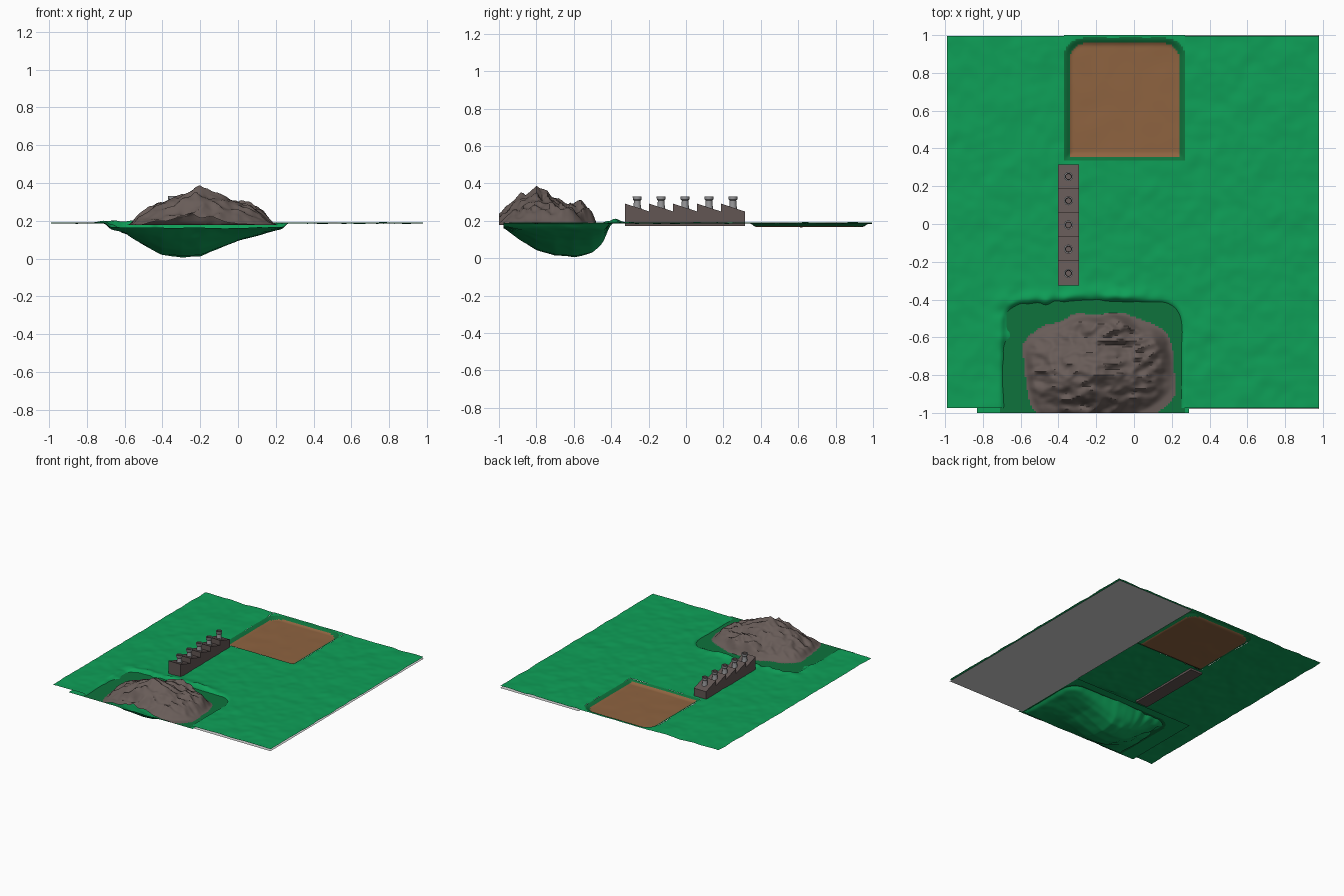
import bpy, bmesh, math
from mathutils import Vector, noise

if "Cube" in bpy.data.objects:
    bpy.data.objects.remove(bpy.data.objects["Cube"])


def lin(c):
    c /= 255
    return c / 12.92 if c < 0.04045 else ((c + 0.055) / 1.055) ** 2.4


def mat(name, r, g, b):
    m = bpy.data.materials.new(name)
    m.diffuse_color = (lin(r), lin(g), lin(b), 1)
    m.use_nodes = True
    m.node_tree.nodes["Principled BSDF"].inputs["Base Color"].default_value = m.diffuse_color
    return m


GRASS = mat("grass green", 14, 160, 88)
DARK = mat("dark green", 14, 114, 60)
ROCK = mat("rock grey brown", 104, 92, 88)
SOIL = mat("soil brown", 142, 99, 64)
BRICK = mat("building grey brown", 98, 86, 84)
STEEL = mat("chimney grey", 150, 150, 152)
PLATE = mat("light grey", 205, 205, 205)


def finish(name, bm, mats, angle=40):
    me = bpy.data.meshes.new(name)
    bm.to_mesh(me)
    bm.free()
    ob = bpy.data.objects.new(name, me)
    bpy.context.collection.objects.link(ob)
    for m in mats:
        me.materials.append(m)
    bpy.ops.object.select_all(action='DESELECT')
    ob.select_set(True)
    bpy.context.view_layer.objects.active = ob
    bpy.ops.object.shade_smooth_by_angle(angle=math.radians(angle))
    return ob


def sheet(name, x0, x1, y0, y1, step, height, mats, rule):
    """Height-field patch; rule(x, y) gives a material index, or None for a hole."""
    bm = bmesh.new()
    nx, ny = round((x1 - x0) / step), round((y1 - y0) / step)
    rows = []
    for j in range(ny + 1):
        y = y0 + (y1 - y0) * j / ny
        row = []
        for i in range(nx + 1):
            x = x0 + (x1 - x0) * i / nx
            row.append(bm.verts.new((x, y, height(x, y))))
        rows.append(row)
    for j in range(ny):
        for i in range(nx):
            q = [rows[j][i], rows[j][i + 1], rows[j + 1][i + 1], rows[j + 1][i]]
            c = (q[0].co + q[2].co) / 2
            k = rule(c.x, c.y)
            if k is not None:
                bm.faces.new(q).material_index = k
    bmesh.ops.delete(bm, geom=[v for v in bm.verts if not v.link_faces], context='VERTS')
    return finish(name, bm, mats)


def nz(x, y, f, seed=0.0):
    return noise.noise(Vector((x * f, y * f, seed)))


def ease(a, b, t):
    t = min(1, max(0, (t - a) / (b - a)))
    return t * t * (3 - 2 * t)


def lerp_table(pts, t):
    for (a, u), (b, v) in zip(pts, pts[1:]):
        if t <= b:
            s = max(0, (t - a) / (b - a))
            return u + (v - u) * s
    return pts[-1][1]


def gauss(x, y, cx, cy, sx, sy):
    return math.exp(-((x - cx) / sx) ** 2 - ((y - cy) / sy) ** 2)


def box_dist(x, y, x0, x1, y0, y1, r):
    """Distance inside a rectangle with rounded corners (positive inside)."""
    dx = abs(x - (x0 + x1) / 2) - (x1 - x0) / 2 + r
    dy = abs(y - (y0 + y1) / 2) - (y1 - y0) / 2 + r
    return r - math.hypot(max(dx, 0), max(dy, 0)) - min(max(dx, dy), 0)


# Wide grass sheet with a hollow below the mountain and rough mounds beside it
HOLLOW_X = [(-0.72, 0), (-0.6, .24), (-0.5, .58), (-0.4, .9), (-0.3, 1), (-0.2, .96),
            (-0.1, .7), (0, .46), (0.1, .29), (0.26, 0)]
HOLLOW_Y = [(-0.98, 0), (-0.9, .38), (-0.8, .74), (-0.7, .94), (-0.6, 1), (-0.5, .84),
            (-0.43, .48), (-0.36, .12), (-0.32, 0)]


def inside_base(x, y):
    return box_dist(x, y, -0.70, 0.26, -1.2, -0.41, 0.12)


def grass_height(x, y):
    z = 0.188 + 0.005 * nz(x, y, 7) + 0.003 * nz(x, y, 15, 3)
    d = inside_base(x, y)
    z -= 0.022 * ease(-0.01, 0.03, d)
    z -= 0.162 * lerp_table(HOLLOW_X, x) * lerp_table(HOLLOW_Y, y) * ease(-0.04, 0.05, d)
    mound = (gauss(x, y, -0.65, -0.55, .07, .14) + gauss(x, y, -0.45, -0.44, .17, .06)
             + 0.6 * gauss(x, y, -0.1, -0.38, .2, .04))
    return z + mound * (0.024 + 0.03 * nz(x, y, 14, 5))


PIT = (-0.37, 0.27, 0.335, 0.99)
sheet("grass_field", -0.99, 0.98, -0.975, 0.995, 0.01, grass_height, [GRASS],
      lambda x, y: None if PIT[0] < x < PIT[1] and PIT[2] < y < PIT[3] else 0)


# Mountain rising from a dark green base patch
def foot(x, y):
    return (1 - (abs(x + 0.19) / 0.40) ** 2.6 - (abs(y + 0.79) / 0.315) ** 2.6
            + 0.35 * nz(x, y, 6, 2))


PEAKS = [(-0.20, -0.80, .180, .42, .30, .23), (0.03, -0.70, .105, .22, .25, .22),
         (-0.12, -0.57, .110, .30, .12, .22), (-0.40, -0.76, .085, .22, .26, .28),
         (-0.22, -0.88, .150, .30, .20, .16)]


def mountain_height(x, y):
    f = ease(0, 0.35, foot(x, y))
    h = 0
    for cx, cy, top, rx, rb, rf in PEAKS:
        ry = rb if y > cy else rf
        h = max(h, top * (1 - math.hypot((x - cx) / rx, (y - cy) / ry)))
    crag = (0.5 - abs(nz(x, y * 1.8, 9, 7))) * 0.05 + nz(x, y * 1.5, 22, 1) * 0.015
    return 0.178 + f * (0.012 + h + crag * min(1, h / 0.06) - 0.008)


def base_rule(x, y):
    if foot(x, y) > 0:
        return 0
    return 1 if inside_base(x, y) > -0.01 else 2


sheet("mountain", -0.83, 0.29, -1.0, -0.34, 0.01, mountain_height, [ROCK, DARK, GRASS], base_rule)


# Sunken soil yard with a dark green rim, round only at the far corners
def yard_dist(x, y, m, near):
    return box_dist(x, y, -0.37 + m, 0.27 - m, -0.3, 0.985 - m, 0.10) if y > 0.6 else \
        min(x + 0.37 - m, 0.27 - m - x, y - near)


def yard_height(x, y):
    d = yard_dist(x, y, 0, 0.335)
    return 0.188 - 0.021 * ease(0.0, 0.045, d) + 0.002 * nz(x, y, 9, 4)


def yard_rule(x, y):
    if yard_dist(x, y, 0.026, 0.36) > 0:
        return 0
    return 1 if yard_dist(x, y, 0, 0.33) > 0 else 2


sheet("soil_yard", -0.37, 0.27, 0.335, 1.0, 0.01, yard_height, [SOIL, DARK, GRASS], yard_rule)

# Flat plate under the right part of the field
sheet("under_plate", 0.27, 0.98, -0.98, 1.0, 0.5, lambda x, y: 0.173, [PLATE], lambda x, y: 0)

# Factory hall with sawtooth roof
START, PITCH, BAYS = -0.325, 0.128, 5
profile = [(START + PITCH * BAYS, 0.172), (START, 0.172)]
for i in range(BAYS):
    y = START + i * PITCH
    profile += [(y, 0.292), (y + PITCH, 0.25)]
bm = bmesh.new()
face = bm.faces.new([bm.verts.new((-0.402, y, z)) for y, z in profile])
ext = bmesh.ops.extrude_face_region(bm, geom=[face])
bmesh.ops.translate(bm, vec=(0.11, 0, 0), verts=[v for v in ext["geom"] if isinstance(v, bmesh.types.BMVert)])
bmesh.ops.recalc_face_normals(bm, faces=bm.faces)
finish("factory_hall", bm, [BRICK], 20)

# Hollow flared chimneys, one per bay
RINGS = [(.024, .255), (.019, .285), (.0175, .308), (.023, .314), (.024, .331),
         (.017, .331), (.014, .305), (.014, .268)]
SIDES = 16
for i in range(BAYS):
    bm = bmesh.new()
    cy = START + (i + 0.5) * PITCH
    loops = []
    for r, z in RINGS:
        loops.append([bm.verts.new((-0.347 + r * math.cos(a), cy + r * math.sin(a), z))
                      for a in (2 * math.pi * k / SIDES for k in range(SIDES))])
    for lo, hi in zip(loops, loops[1:]):
        for k in range(SIDES):
            n = (k + 1) % SIDES
            bm.faces.new((lo[k], lo[n], hi[n], hi[k]))
    inner = bm.faces.new(loops[-1])
    for f in bm.faces:  # dark inside of the flue
        if f is inner or (f.normal.length >= 0 and f.calc_center_median().z < 0.331
                          and max(math.hypot(v.co.x + 0.347, v.co.y - cy) for v in f.verts) < 0.0172):
            f.material_index = 1
    finish(f"chimney_{i + 1}", bm, [STEEL, BRICK], 30)
